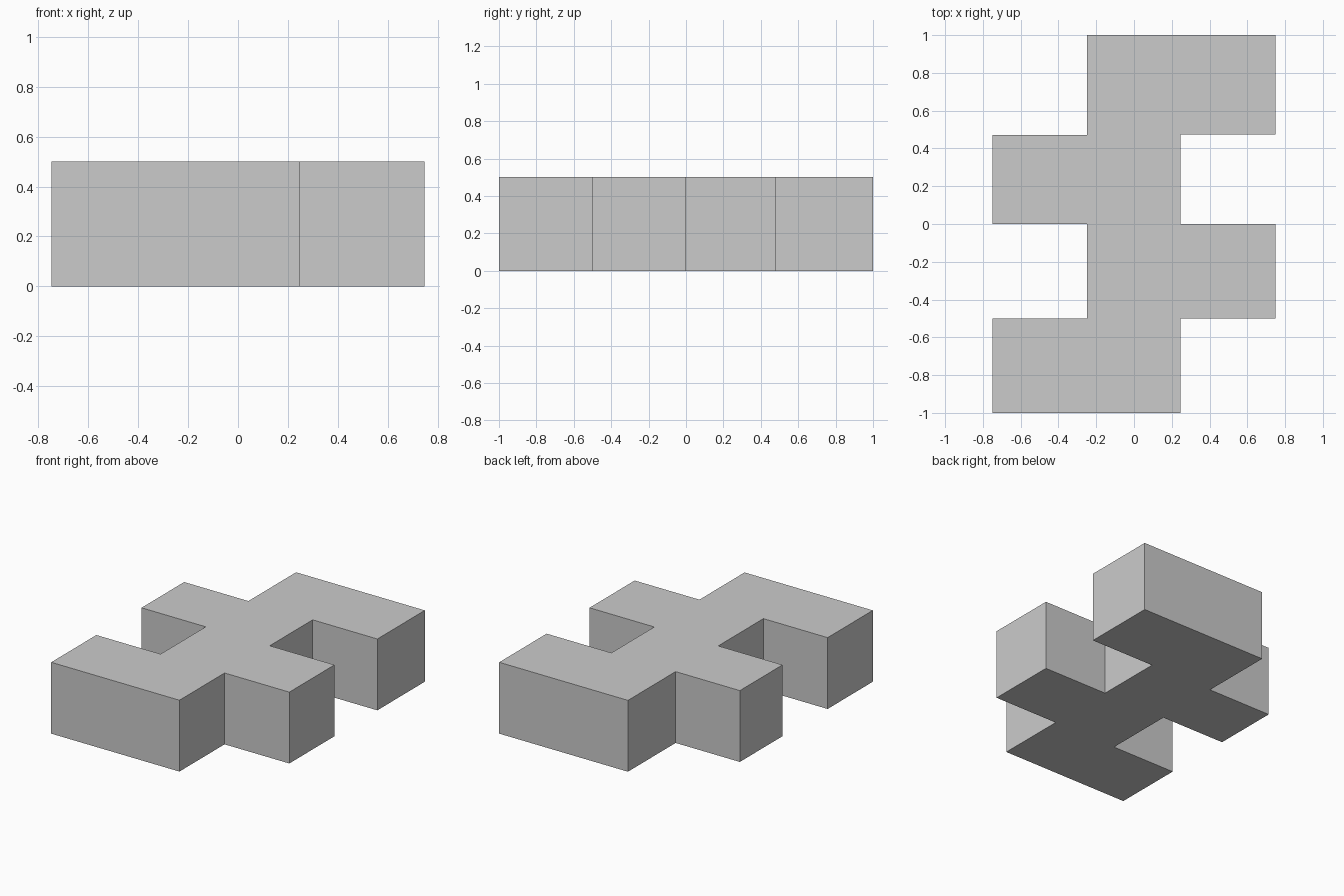
import bpy, bmesh

if "Cube" in bpy.data.objects:
    bpy.data.objects.remove(bpy.data.objects["Cube"])

HEIGHT = 0.5
# Stepped outline seen from above, counter-clockwise
OUTLINE = [
    (-0.748, -1), (0.246, -1), (0.246, -0.5), (0.748, -0.5), (0.748, 0),
    (0.246, 0), (0.246, 0.475), (0.748, 0.475), (0.748, 1), (-0.25, 1),
    (-0.25, 0.472), (-0.748, 0.472), (-0.748, 0), (-0.25, 0),
    (-0.25, -0.5), (-0.748, -0.5),
]


def extruded_block(name, outline, height):
    bm = bmesh.new()
    base = bm.faces.new([bm.verts.new((x, y, 0)) for x, y in outline])
    top = bmesh.ops.extrude_face_region(bm, geom=[base], use_keep_orig=True)
    bmesh.ops.translate(bm, vec=(0, 0, height),
                        verts=[v for v in top["geom"] if isinstance(v, bmesh.types.BMVert)])
    bmesh.ops.recalc_face_normals(bm, faces=bm.faces)
    mesh = bpy.data.meshes.new(name)
    bm.to_mesh(mesh)
    bm.free()
    obj = bpy.data.objects.new(name, mesh)
    bpy.context.collection.objects.link(obj)
    return obj


# Solid block: central spine with staggered side arms
extruded_block("staggered_arm_block", OUTLINE, HEIGHT)
